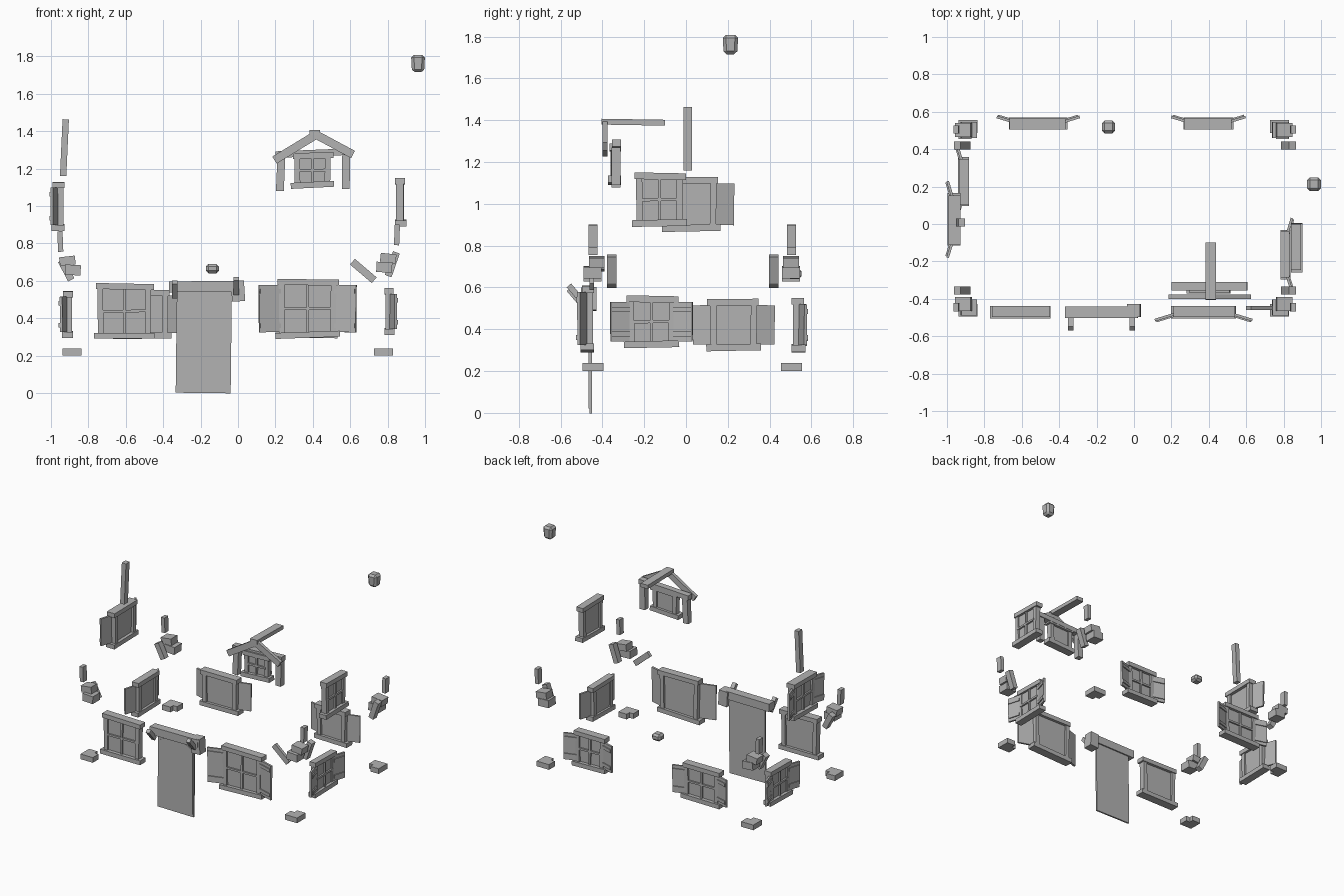
import bpy, bmesh, math
from mathutils import Matrix, Vector

if "Cube" in bpy.data.objects:
    bpy.data.objects.remove(bpy.data.objects["Cube"])

grey = bpy.data.materials.new("plain_grey")
grey.diffuse_color = (0.45, 0.45, 0.45, 1)
grey.use_nodes = True
grey.node_tree.nodes["Principled BSDF"].inputs["Base Color"].default_value = grey.diffuse_color


def finish(name, bm, bevel=0.0):
    me = bpy.data.meshes.new(name)
    bmesh.ops.recalc_face_normals(bm, faces=bm.faces)
    bm.to_mesh(me)
    bm.free()
    me.materials.append(grey)
    ob = bpy.data.objects.new(name, me)
    bpy.context.collection.objects.link(ob)
    if bevel:
        m = ob.modifiers.new("bevel", 'BEVEL')
        m.width = bevel
        m.segments = 1
    return ob


def add_box(bm, x0, x1, y0, y1, z0, z1, roll=0.0, mat=Matrix(), taper=1.0):
    """Box from its limits, rolled about its own depth axis, then moved by mat."""
    c = Vector(((x0 + x1) / 2, (y0 + y1) / 2, (z0 + z1) / 2))
    m = (mat @ Matrix.Translation(c) @ Matrix.Rotation(roll, 4, 'Y')
         @ Matrix.Diagonal((abs(x1 - x0), abs(y1 - y0), abs(z1 - z0), 1)))
    vs = bmesh.ops.create_cube(bm, size=1)["verts"]
    for v in vs:
        if v.co.z < 0:
            v.co.x *= taper
            v.co.y *= taper
        v.co = m @ v.co


def box(name, *lim, roll=0.0, taper=1.0, bevel=0.0):
    bm = bmesh.new()
    add_box(bm, *lim, roll=roll, taper=taper)
    return finish(name, bm, bevel)


def beam(name, p, q, w, t, up=(0, 1, 0)):
    """Square timber from p to q; w is its size along 'up'."""
    p, q = Vector(p), Vector(q)
    z = (q - p).normalized()
    y = (Vector(up) - z * z.dot(Vector(up))).normalized()
    r = Matrix((y.cross(z), y, z)).transposed().to_4x4()
    bm = bmesh.new()
    h = (q - p).length / 2
    add_box(bm, -t / 2, t / 2, -w / 2, w / 2, -h, h,
            mat=Matrix.Translation((p + q) / 2) @ r)
    return finish(name, bm)


def window(name, cx, cy, z0, z1, width, turn, shutters=None, depth=0.065,
           lintel_roll=0.0, sill_roll=0.0):
    """Framed window facing local -y; shutters = (left length, right length)."""
    mat = Matrix.Translation((cx, cy, 0)) @ Matrix.Rotation(math.radians(turn), 4, 'Z')
    w, f, b = width / 2, -depth / 2, depth / 2
    p = w - 0.02
    zm = (z0 + z1) / 2
    bm = bmesh.new()
    add_box(bm, -w, w, f, b, z0, z0 + 0.032, sill_roll, mat)                 # sill
    add_box(bm, -w + .012, w - .004, f + .006, b, z1 - .032, z1, lintel_roll, mat)  # lintel
    for s in (-1, 1):                                                       # side posts
        add_box(bm, s * p, s * (p - .03), f + .014, b - .006, z0 + .025, z1 - .025,
                s * .015, mat)
    add_box(bm, -p + .015, p - .015, -.006, .012, z0 + .02, z1 - .02, 0, mat)  # pane
    add_box(bm, -.007, .007, -.018, -.004, z0 + .03, z1 - .03, .01, mat)    # glazing bars
    add_box(bm, -p + .02, p - .02, -.018, -.004, zm - .007, zm + .007, -.015, mat)
    finish(name, bm)
    for s, length in zip((-1, 1), shutters or ()):
        sm = (mat @ Matrix.Translation((s * (p - .012), -.004, 0))
              @ Matrix.Rotation(s * math.radians(-17), 4, 'Z'))
        bm = bmesh.new()
        add_box(bm, 0, s * length, -.008, .006, z0 + .03, z1 - .03, s * .01, sm)
        for z in (z0 + .065, z1 - .065):                                    # battens
            add_box(bm, s * .006, s * (length - .004), -.015, -.006, z - .012, z + .012, 0, sm)
        finish(name + ("_left_shutter" if s < 0 else "_right_shutter"), bm)


# Ground and upper floor windows
window("front_left_window", -.608, -.472, .29, .585, .325, 0, lintel_roll=.02)
window("front_right_window", .372, -.472, .295, .608, .345, 0, (.125, .125),
       lintel_roll=.01, sill_roll=-.035)
window("back_left_window", -.512, .538, .29, .55, .315, 180, (.1, .1), sill_roll=.01)
window("back_right_window", .398, .538, .295, .55, .268, 180, (.1, .1), sill_roll=-.02)
window("right_lower_window", .81, -.165, .312, .56, .265, 90, (.1, .1), .055, .02, -.02)
window("right_upper_window", .87, -.127, .892, 1.148, .262, 90, None, .06, .02, -.02)
window("left_lower_window", -.912, .228, .297, .545, .262, -90, (.1, .1), .06, .01, .02)
window("left_upper_window", -.962, .025, .868, 1.128, .28, -90, (.1, .1), .07, .01, .02)

# Door with an arched thin panel
box("door_slab", -.33, -.036, -.462, -.450, 0, .55, roll=.012)
bm = bmesh.new()
outline = [(-.325, .02), (-.043, .02), (-.043, .475)]
for i in range(1, 8):
    a = math.pi * i / 8
    outline.append((-.184 + .141 * math.cos(a), .475 + .06 * math.sin(a)))
outline.append((-.325, .475))
face = bm.faces.new([bm.verts.new((x, -.467, z)) for x, z in outline])
ext = bmesh.ops.extrude_face_region(bm, geom=[face])
for v in ext["geom"]:
    if isinstance(v, bmesh.types.BMVert):
        v.co.y += .006
finish("door_panel", bm)

# Door lintel with its two outward struts
box("door_lintel", -.368, .02, -.502, -.44, .54, .598, roll=-.008)
box("door_lintel_end", -.035, .035, -.497, -.428, .49, .60, roll=-.06)
for n, x, dz in (("left", -.338, -.01), ("right", -.01, .008)):
    beam("door_strut_" + n, (x, -.495, .525 + dz), (x, -.56, .602 + dz), .03, .028, (1, 0, 0))

# Corner stones, posts and side braces
for side, sx in (("left", -1), ("right", 1)):
    for end, sy in (("front", -1), ("back", 1)):
        n = side + "_" + end
        cx = -.887 if sx < 0 else .778
        cy = -.445 if sy < 0 else .505
        bm = bmesh.new()                                    # L-shaped foot stone
        ox, oy = cx + sx * .05, cy + sy * .05
        for k in ((.1, .068), (.068, .1)):
            add_box(bm, min(ox, ox - sx * k[0]), max(ox, ox - sx * k[0]),
                    min(oy, oy - sy * k[1]), max(oy, oy - sy * k[1]), .2, .238)
        finish(n + "_foot_stone", bm)
        dz = 0 if sx < 0 else .015
        box(n + "_lower_block", cx - .038, cx + .046, cy - .045, cy + .04,
            .63 + dz, .685 + dz, roll=.05)
        ux = cx + sx * .025
        box(n + "_upper_block", ux - .042, ux + .042, cy - .03 - .01 * sy, cy + .045 - .01 * sy,
            .682 + dz, .73 + dz, roll=sx * .12)
        px = -.95 if sx < 0 else .85
        pz = .755 if sx < 0 else .79
        box(n + "_short_post", px - .014, px + .014, cy - .022, cy + .022, pz, pz + .11,
            roll=sx * .04)
        by = -.355 if sy < 0 else .42
        if sx < 0:
            p, q = (-.892, by, .605), (-.945, by, .708)
        else:
            p, q = (.803, by, .625), (.847, by, .752)
        beam(n + "_brace", p, q, .044, .038)

# Loose front brace, wall stone, side post and chimney block
beam("front_brace", (.728, -.45, .603), (.612, -.45, .702), .022, .04)
box("back_wall_stone", -.172, -.102, .485, .553, .64, .69, bevel=.014)
beam("left_gable_post", (-.935, .008, 1.16), (-.921, .008, 1.463), .042, .034)
box("chimney_block", .925, 1.0, .175, .25, 1.715, 1.808, taper=.86, bevel=.015)

# Dormer: rafters, ridge, posts and small window
beam("dormer_left_rafter", (.195, -.388, 1.245), (.425, -.388, 1.385), .024, .044)
beam("dormer_right_rafter", (.615, -.388, 1.275), (.41, -.388, 1.385), .024, .044)
beam("dormer_ridge", (.41, -.405, 1.393), (.41, -.10, 1.388), .028, .058, (0, 0, 1))
beam("dormer_left_post", (.224, -.335, 1.08), (.232, -.335, 1.27), .042, .042)
beam("dormer_right_post", (.576, -.335, 1.09), (.578, -.335, 1.27), .042, .042)
box("dormer_lintel", .2, .605, -.355, -.31, 1.265, 1.30, roll=-.04)
window("dormer_window", .398, -.342, 1.097, 1.285, .232, 0, None, .06, -.03, -.05)
